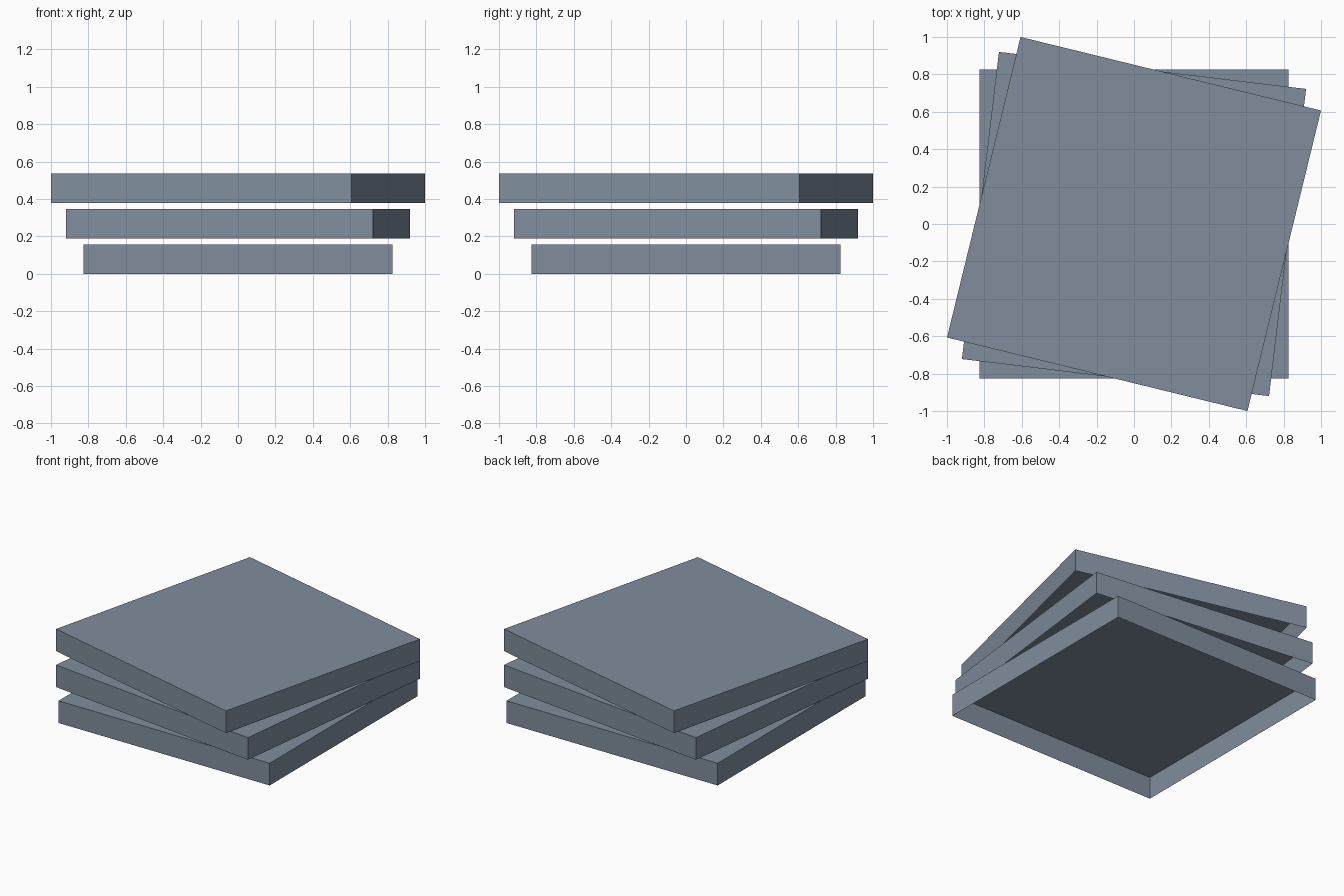
import bpy
import bmesh
from mathutils import Matrix

default = bpy.data.objects.get("Cube")
if default:
    bpy.data.objects.remove(default, do_unlink=True)

WIDTH = 1.654     # side of each square tray
HEIGHT = 0.157    # depth of the tray rim
STEP = 0.189      # rise from one tray to the next
TWIST = -0.12     # turn from one tray to the next, in radians

slate = bpy.data.materials.new("slate_grey")
slate.use_nodes = True
colour = (0.22, 0.27, 0.34, 1)
slate.diffuse_color = colour
slate.node_tree.nodes["Principled BSDF"].inputs["Base Color"].default_value = colour


def make_tray(name, level):
    """Thin-walled square tray, open underneath."""
    bm = bmesh.new()
    bmesh.ops.create_cube(bm, size=1, matrix=Matrix.Diagonal((WIDTH, WIDTH, HEIGHT, 1)))
    bottom = [f for f in bm.faces if f.normal.z < -0.5]
    bmesh.ops.delete(bm, geom=bottom, context='FACES_ONLY')
    mesh = bpy.data.meshes.new(name)
    bm.to_mesh(mesh)
    bm.free()
    mesh.materials.append(slate)
    tray = bpy.data.objects.new(name, mesh)
    tray.location.z = HEIGHT / 2 + level * STEP
    tray.rotation_euler.z = level * TWIST
    bpy.context.collection.objects.link(tray)


# Three stacked trays, each turned a little further
for level, name in enumerate(("bottom_tray", "middle_tray", "top_tray")):
    make_tray(name, level)
